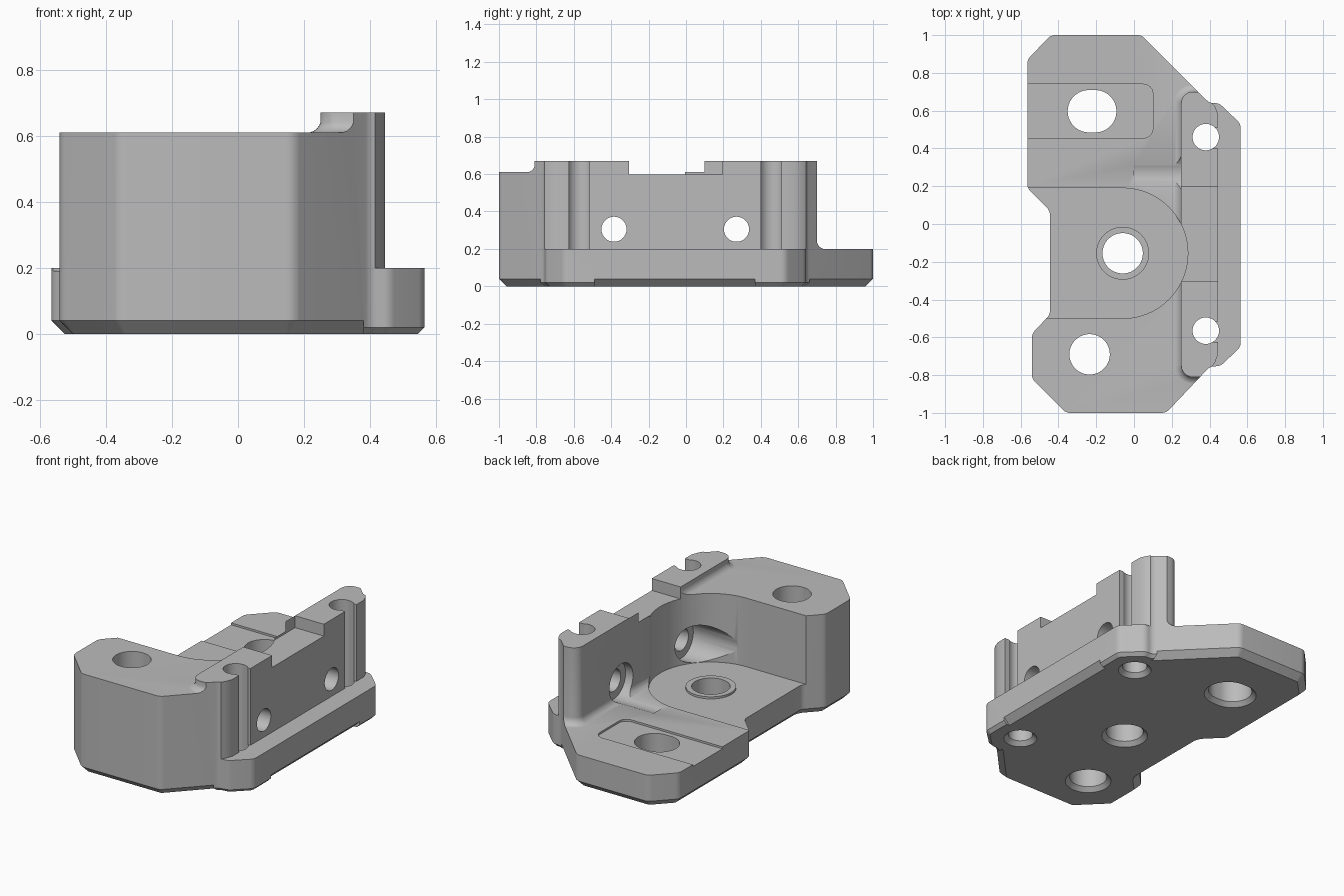
import bpy, bmesh
from math import sin, cos, tan, pi, radians
from mathutils import Vector, Matrix

if "Cube" in bpy.data.objects:
    bpy.data.objects.remove(bpy.data.objects["Cube"])


def rounded(corners, r, steps=6):
    """Counter-clockwise polygon with its corners rounded to radius r."""
    pts = [Vector(c) for c in corners]
    out = []
    for i, p in enumerate(pts):
        a = (pts[i - 1] - p).normalized()
        b = (pts[(i + 1) % len(pts)] - p).normalized()
        half = (pi - a.angle(b)) / 2
        t = r * tan(half)
        c = p + (a + b).normalized() * r / cos(half)
        u, v = p + a * t - c, p + b * t - c
        for k in range(steps + 1):
            out.append(c + u.lerp(v, k / steps).normalized() * r)
    return out


def rect(x0, x1, y0, y1):
    return [Vector(p) for p in ((x0, y0), (x1, y0), (x1, y1), (x0, y1))]


def circle(x, y, r, stretch=0, n=48):
    """Circle, or a slot when stretched along x."""
    out = []
    for k in range(n):
        a = 2 * pi * (k + 0.5) / n
        shift = stretch if cos(a) > 0 else -stretch
        out.append(Vector((x + shift + r * cos(a), y + r * sin(a))))
    return out


def offset(pts, d):
    out = []
    for i, p in enumerate(pts):
        e1 = (p - pts[i - 1]).normalized()
        e2 = (pts[(i + 1) % len(pts)] - p).normalized()
        n1, n2 = Vector((e1.y, -e1.x)), Vector((e2.y, -e2.x))
        out.append(p + (n1 + n2) * d / (1 + n1.dot(n2)))
    return out


def loft(name, pts, rings, along_x=False):
    """Solid through copies of an outline; each ring is (height, offset)."""
    bm = bmesh.new()
    rows = [[bm.verts.new((p.x, p.y, z)) for p in offset(pts, d)] for z, d in rings]
    bm.faces.new(rows[0][::-1])
    bm.faces.new(rows[-1])
    n = len(pts)
    for lo, hi in zip(rows, rows[1:]):
        for i in range(n):
            j = (i + 1) % n
            bm.faces.new((lo[i], lo[j], hi[j], hi[i]))
    if along_x:
        bm.transform(Matrix.Rotation(pi / 2, 4, "Y"))
    bmesh.ops.recalc_face_normals(bm, faces=bm.faces)
    mesh = bpy.data.meshes.new(name)
    bm.to_mesh(mesh)
    bm.free()
    ob = bpy.data.objects.new(name, mesh)
    bpy.context.collection.objects.link(ob)
    return ob


def prism(name, pts, z0, z1):
    return loft(name, pts, [(z0, 0), (z1, 0)])


def combine(target, tool, op):
    mod = target.modifiers.new("join", "BOOLEAN")
    mod.operation, mod.solver, mod.object = op, "EXACT", tool
    bpy.context.view_layer.objects.active = target
    bpy.ops.object.modifier_apply(modifier=mod.name)
    bpy.data.objects.remove(tool)


def fillet(z, r):
    """Rings of a concave fillet rising from height z."""
    rings = [(z - 0.04, r + 0.01)]
    for k in range(7):
        a = pi / 2 * k / 6
        rings.append((z - 0.001 + r * (1 - cos(a)), r * (1 - sin(a))))
    return rings


# Plate outline, extruded to full height with a small bottom chamfer
outline = rounded([
    (-0.44, 1), (-0.565, 0.87), (-0.565, 0.19), (-0.445, 0.07),
    (-0.445, -0.48), (-0.54, -0.58), (-0.54, -0.82), (-0.36, -1),
    (0.17, -1), (0.40, -0.757), (0.46, -0.75), (0.565, -0.65),
    (0.565, 0.53), (0.45, 0.64), (0.40, 0.64), (0.04, 1)], 0.055)
body = loft("bracket_body", outline, [(0, -0.02), (0.02, 0), (0.67, 0)])

# Envelope of heights: plate, corner lugs, front block, side wall and fillets
envelope = loft("envelope", outline, [(-0.005, -0.045), (0.06, 0.02), (0.2, 0.02)])
for y0, y1 in ((-0.9, -0.49), (0.37, 0.9)):
    combine(envelope, prism("lug", rect(0.38, 0.9, y0, y1), -0.02, 0.15), "UNION")
combine(envelope, prism("block", rect(-0.9, 0.85, -1.2, -0.2), 0.12, 0.61), "UNION")
wall = rounded(rect(0.25, 0.7, -0.81, 0.70), 0.06)
combine(envelope, loft("wall", wall, fillet(0.2, 0.045) + [(0.8, 0)]), "UNION")
top_wall = rounded(rect(0.252, 0.69, -0.808, -0.15), 0.06)
combine(envelope, loft("wall_root", top_wall, fillet(0.61, 0.045) + [(0.75, 0)]), "UNION")
combine(body, envelope, "INTERSECT")


def cut(tool):
    combine(body, tool, "DIFFERENCE")


# Outer shelf beside the wall, and the lowered middle of the wall
shelf = [Vector(p) for p in (
    (0.8, -1), (0.8, 0.9), (0.40, 0.66), (0.43, 0.62), (0.445, 0.58),
    (0.445, -0.69), (0.43, -0.73), (0.40, -0.78))]
cut(prism("shelf", shelf, 0.2, 1))
cut(prism("wall_notch", rect(0.25, 0.9, -0.305, 0.195), 0.597, 1))
cut(prism("notch_clear", rect(0.1, 0.3, -0.305, 0.1), 0.61, 1))

# Round-ended pocket and the shallow recess at the back
cx, cy, pr = -0.06, -0.155, 0.345
pocket = [Vector((cx + pr * cos(a), cy + pr * sin(a)))
          for a in (-pi / 2 + pi * k / 40 for k in range(41))]
pocket += [Vector((-0.9, cy + pr)), Vector((-0.9, cy - pr))]
cut(prism("pocket", pocket, 0.19, 1))
cut(prism("recess", rounded(rect(-0.9, 0.1, 0.455, 0.74), 0.05), 0.188, 0.3))

# Raised ring around the centre hole
combine(body, prism("boss", circle(cx, cy, 0.14), 0.1, 0.203), "UNION")

# Vertical holes, countersunk from below
for x, y, r, s in ((cx, cy, 0.107, 0), (-0.235, -0.69, 0.107, 0),
                   (-0.222, 0.597, 0.112, 0.017),
                   (0.38, 0.46, 0.07, 0), (0.38, -0.565, 0.07, 0)):
    cut(loft("hole", circle(x, y, r, s), [(-0.01, 0.035), (0.025, 0), (1, 0)]))

# Screw channels open to the outside of the wall
for y in (0.455, -0.57):
    cut(prism("channel", rect(0.385, 0.9, y - 0.055, y + 0.055), 0.2, 1))

# Cross holes through the wall with counterbores on the inside
for y in (-0.385, 0.27):
    for r, x0, x1 in ((0.067, 0.1, 0.8), (0.114, 0.0, 0.3)):
        cut(loft("cross_hole", circle(-0.305, y, r), [(x0, 0), (x1, 0)], True))

# Single grey material
grey = bpy.data.materials.new("plain_grey")
grey.use_nodes = True
colour = (0.5, 0.5, 0.5, 1)
grey.diffuse_color = colour
grey.node_tree.nodes["Principled BSDF"].inputs["Base Color"].default_value = colour
body.data.materials.clear()
body.data.materials.append(grey)
for face in body.data.polygons:
    face.material_index = 0

bpy.ops.object.select_all(action="DESELECT")
body.select_set(True)
bpy.context.view_layer.objects.active = body
bpy.ops.object.shade_smooth_by_angle(angle=radians(25))
